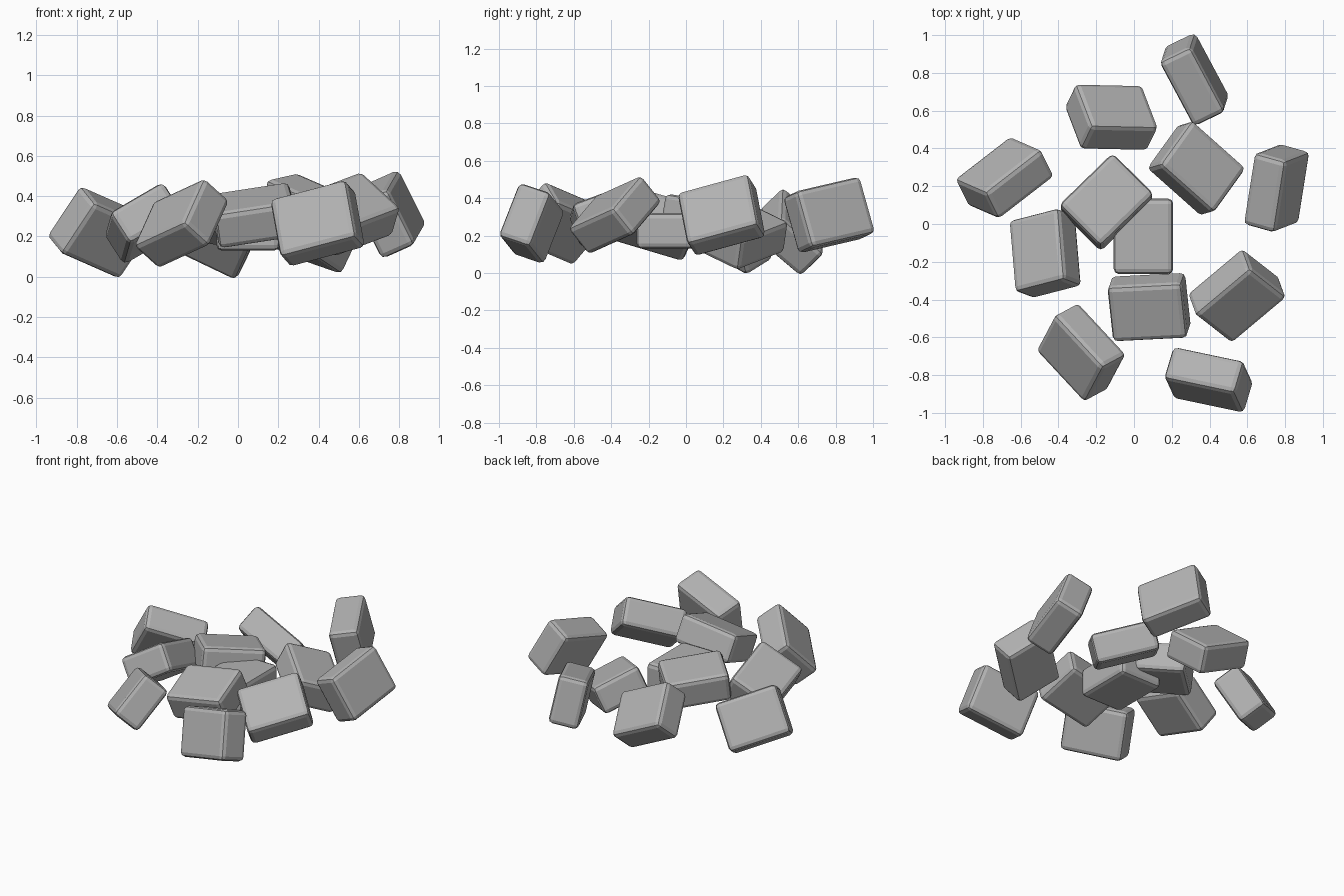
import bpy
import bmesh
from mathutils import Matrix, Vector

default_cube = bpy.data.objects.get("Cube")
if default_cube:
    bpy.data.objects.remove(default_cube, do_unlink=True)

# Plain stone grey
grey = bpy.data.materials.new("stone_grey")
grey.use_nodes = True
colour = (0.45, 0.45, 0.45, 1.0)
grey.diffuse_color = colour
grey.node_tree.nodes["Principled BSDF"].inputs["Base Color"].default_value = colour

LENGTH, WIDTH, THICKNESS = 0.40, 0.315, 0.19
EDGE_RADIUS = 0.028


def make_block_mesh():
    """One box with rounded edges, shared by every block in the pile."""
    bm = bmesh.new()
    bmesh.ops.create_cube(bm, size=1.0)
    bmesh.ops.scale(bm, vec=(LENGTH, WIDTH, THICKNESS), verts=bm.verts)
    bmesh.ops.bevel(bm, geom=bm.edges[:], offset=EDGE_RADIUS,
                    segments=2, profile=0.5, affect='EDGES')
    mesh = bpy.data.meshes.new("block_mesh")
    bm.to_mesh(mesh)
    bm.free()
    mesh.materials.append(grey)
    return mesh


def place_block(name, mesh, centre, long_dir, wide_dir):
    """Turn a block so its length and width follow the two directions."""
    along = Vector(long_dir).normalized()
    normal = along.cross(Vector(wide_dir)).normalized()
    across = normal.cross(along)
    turn = Matrix((along, across, normal)).transposed().to_4x4()
    block = bpy.data.objects.new(name, mesh)
    bpy.context.scene.collection.objects.link(block)
    block.matrix_world = Matrix.Translation(Vector(centre)) @ turn
    return block


# Name, centre, length direction, width direction
blocks = [
    ("block_back_end", (.32, .765, .31), (.46, -.86, -.2), (.1, .24, -.96)),
    ("block_back", (-.12, .565, .22), (.9, -.02, -.43), (.25, -.72, .62)),
    ("block_right_back", (-.685, .245, .22), (.75, .58, -.33), (.53, -.22, .78)),
    ("block_middle_back", (.33, .295, .2), (.72, -.64, -.25), (-.6, -.68, .38)),
    ("block_left_side", (.755, .19, .31), (.15, .95, .26), (.45, .22, -.87)),
    ("block_middle_top", (-.145, .115, .29), (.72, .7, -.12), (.74, -.66, .12)),
    ("block_right_side", (-.47, -.155, .265), (.08, -.94, .28), (.84, .17, .5)),
    ("block_middle_low", (.05, -.065, .225), (0, 1, 0), (1, 0, 0)),
    ("block_middle_front", (.08, -.44, .305), (.98, .05, .15), (.05, -.93, -.35)),
    ("block_left_front", (.545, -.38, .31), (.74, .62, .28), (.6, -.53, -.6)),
    ("block_right_front", (-.28, -.68, .265), (.65, -.7, .3), (-.33, -.6, -.72)),
    ("block_front_end", (.395, -.825, .265), (.95, -.2, .25), (.12, -.35, -.93)),
]

shared_mesh = make_block_mesh()
for block_name, centre, long_dir, wide_dir in blocks:
    place_block(block_name, shared_mesh, centre, long_dir, wide_dir)
